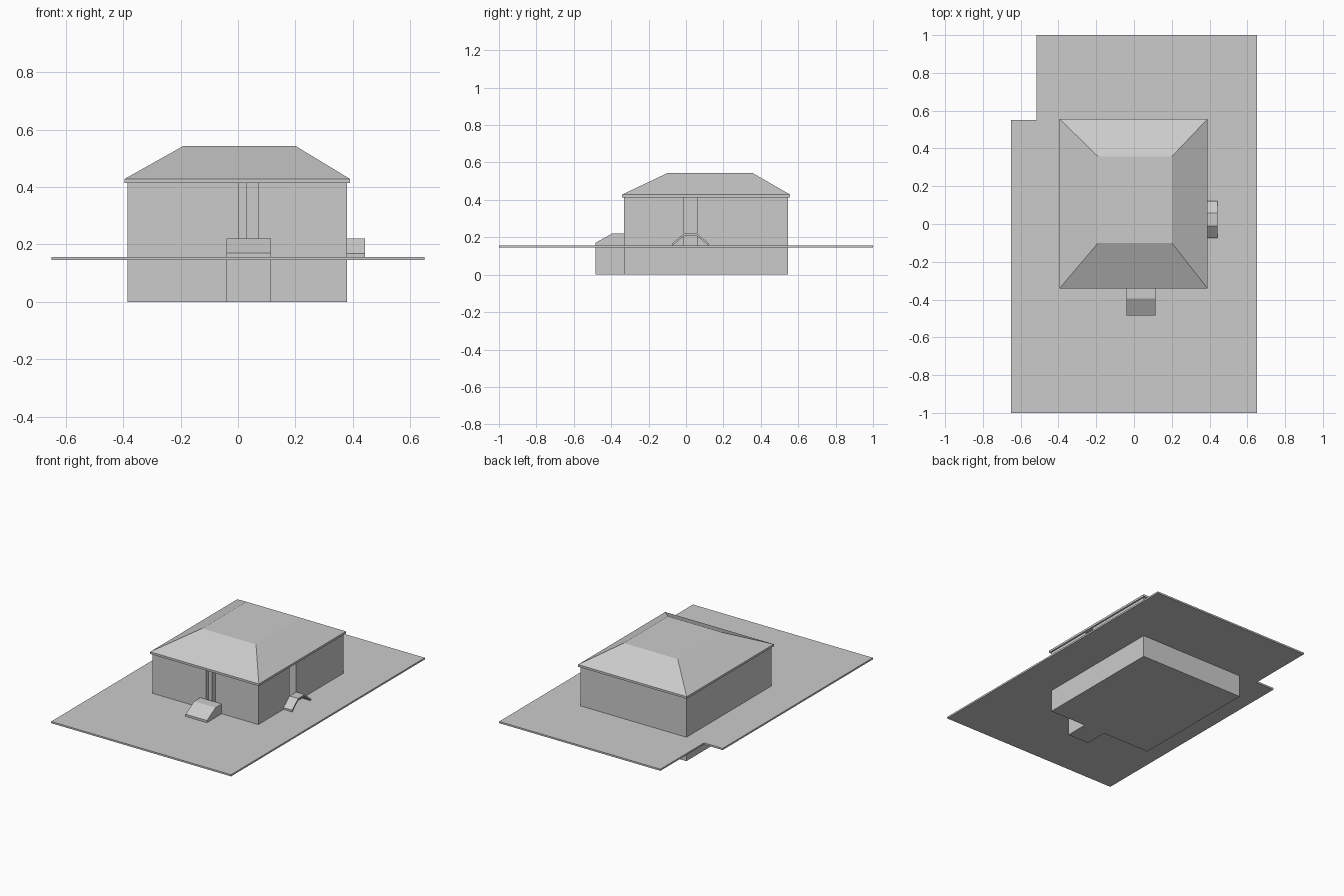
import bpy, bmesh
from mathutils import Vector

if "Cube" in bpy.data.objects:
    bpy.data.objects.remove(bpy.data.objects["Cube"])


def extrude_profile(name, points, direction):
    """Fill a closed 3D outline and extrude it into a solid."""
    bm = bmesh.new()
    face = bm.faces.new([bm.verts.new(p) for p in points])
    ext = bmesh.ops.extrude_face_region(bm, geom=[face], use_keep_orig=True)
    moved = [g for g in ext["geom"] if isinstance(g, bmesh.types.BMVert)]
    bmesh.ops.translate(bm, verts=moved, vec=Vector(direction))
    return finish(name, bm)


def finish(name, bm):
    bmesh.ops.recalc_face_normals(bm, faces=bm.faces)
    mesh = bpy.data.meshes.new(name)
    bm.to_mesh(mesh)
    bm.free()
    obj = bpy.data.objects.new(name, mesh)
    bpy.context.collection.objects.link(obj)
    return obj


def plan(name, outline, z0, z1):
    return extrude_profile(name, [(x, y, z0) for x, y in outline], (0, 0, z1 - z0))


def section(name, outline, x0, x1):
    return extrude_profile(name, [(x0, y, z) for y, z in outline], (x1 - x0, 0, 0))


def rect(x0, x1, y0, y1):
    return [(x0, y0), (x1, y0), (x1, y1), (x0, y1)]


# Ground plate with the notched back left corner
plan("ground_plate", [(-0.65, -1), (0.65, -1), (0.65, 1), (-0.515, 1),
                      (-0.515, 0.55), (-0.65, 0.55)], 0.145, 0.156)

# Foundation below the plate
X0, X1, Y0, Y1 = -0.385, 0.38, -0.332, 0.545
plan("foundation", rect(X0, X1, Y0, Y1), 0, 0.15)

# Walls with a stepped front entrance and a side entrance recess
plan("walls", [(X0, Y0), (0.003, Y0), (0.003, -0.31), (0.03, -0.31),
               (0.03, -0.27), (0.07, -0.27), (0.07, Y0), (X1, Y0),
               (X1, -0.01), (0.32, -0.01), (0.32, 0.058), (X1, 0.058),
               (X1, Y1), (X0, Y1)], 0.15, 0.415)

# Hipped roof: eave band, then slopes up to a flat top
bm = bmesh.new()
rings = [[bm.verts.new((x, y, z)) for x, y in rect(*r)] for r, z in (
    ((-0.395, 0.39, -0.342, 0.557), 0.414),
    ((-0.395, 0.39, -0.342, 0.557), 0.428),
    ((-0.19, 0.2, -0.1, 0.357), 0.543))]
for low, high in zip(rings, rings[1:]):
    for i in range(4):
        j = (i + 1) % 4
        bm.faces.new((low[i], low[j], high[j], high[i]))
bm.faces.new(rings[0])
bm.faces.new(rings[-1])
finish("roof", bm)

# Solid front porch with a sloped front
section("front_porch", [(-0.485, 0), (-0.485, 0.17), (-0.395, 0.22),
                        (Y0, 0.22), (Y0, 0)], -0.04, 0.115)

# Thin bent side ramp, open underneath
section("side_ramp", [(-0.073, 0.155), (-0.073, 0.168), (-0.01, 0.22),
                      (0.058, 0.22), (0.121, 0.168), (0.121, 0.155),
                      (0.054, 0.21), (-0.006, 0.21)], X1, 0.442)
